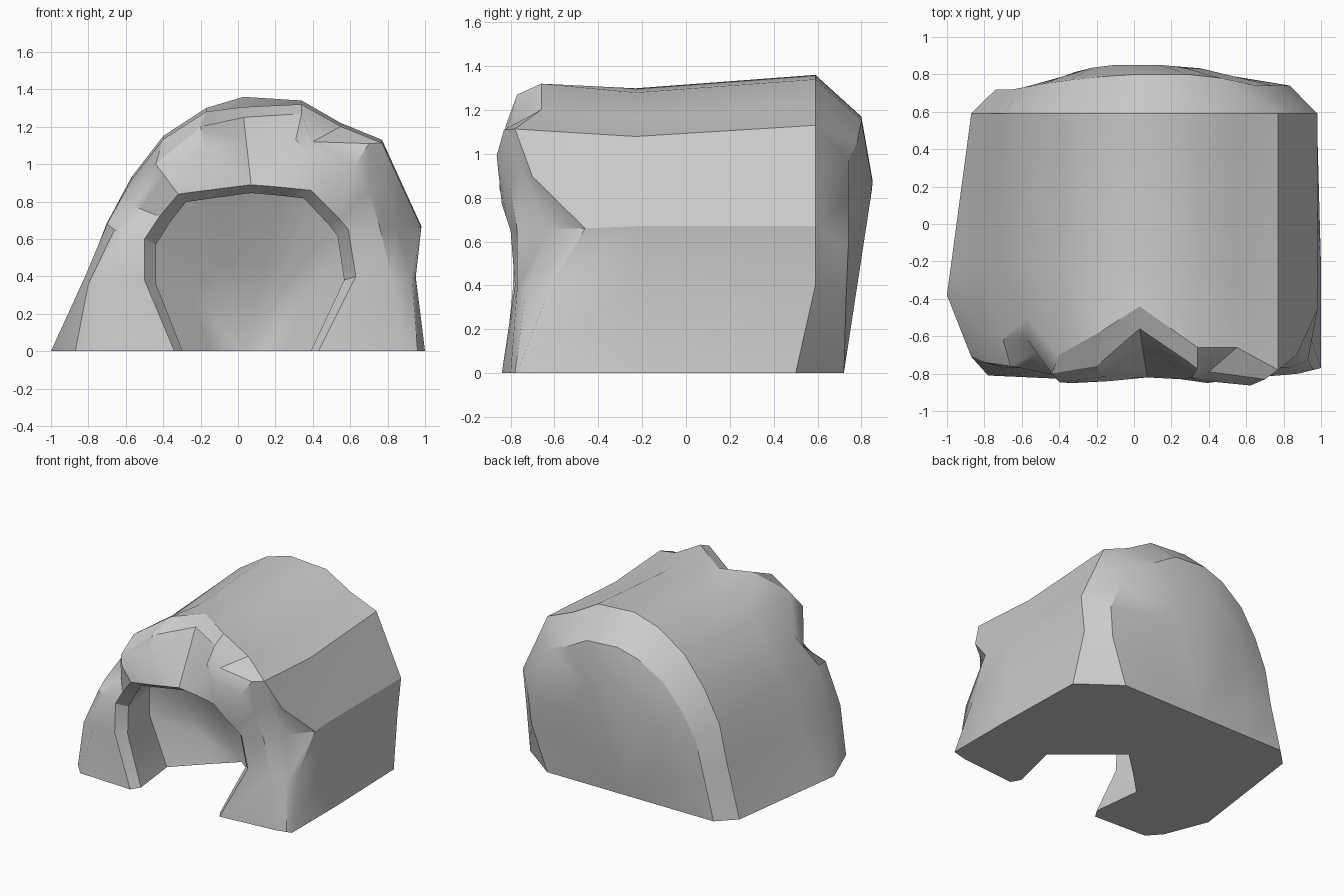
import bpy, bmesh, math

if "Cube" in bpy.data.objects:
    bpy.data.objects.remove(bpy.data.objects["Cube"])

# Arch section (x, z), left foot to right foot
ARCH = [(-1, 0), (-.82, .4), (-.70, .69), (-.57, .93), (-.40, 1.15), (-.17, 1.30), (.03, 1.36),
        (.34, 1.34), (.55, 1.22), (.77, 1.13), (.87, .91), (.98, .67), (.95, .40), (1, 0)]
# Jagged depth of the front rim, one per arch point
RIM_Y = [-.38, -.57, -.62, -.51, -.70, -.57, -.44, -.66, -.66, -.78, -.70, -.46, -.62, -.77]
# Chipped edge ahead of the rim (x, y, z)
CHIP = [(-.87, -.71, 0), (-.80, -.74, .36), (-.66, -.76, .65), (-.57, -.62, .78), (-.44, -.80, 1.00),
        (-.20, -.76, 1.20), (.03, -.56, 1.25), (.34, -.77, 1.27), (.40, -.79, 1.12), (.70, -.83, 1.11),
        (.79, -.75, .93), (.85, -.62, .66), (.93, -.73, .38), (.96, -.78, 0)]
# Cave mouth (x, z) and its depth
MOUTH = [(-.34, 0), (-.50, .38), (-.50, .60), (-.42, .72), (-.32, .84), (-.13, .865), (.07, .89),
         (.25, .875), (.39, .86), (.48, .77), (.54, .71), (.59, .65), (.63, .40), (.43, 0)]
MOUTH_Y = [-.83, -.79, -.78, -.81, -.85, -.84, -.82, -.83, -.85, -.84, -.82, -.80, -.78, -.84]
BACK_Y = [.72, .72, .73, .75, .77, .79, .80, .80, .78, .74, .74, .74, .73, .72]


def body(y, zs):
    """Arch section at depth y; the left foot draws in towards the back."""
    t = max(0, (y + .38) / .97)
    return [(x + (.13 * t * (1 - z / .7) if x < 0 and z < .7 else 0), y, z * zs if z > .7 else z)
            for x, z in ARCH]


def lerp(a, b, t):
    return tuple(p + (q - p) * t for p, q in zip(a, b))


# Back wall: bevel ring and bulge
back = body(.59, 1)
back[-1] = (.98, .50, 0)
bevel = [(x * .85, y, z * .86) for (x, _, z), y in zip(back, BACK_Y)]
bevel[-1] = (.68, .72, 0)
bulge = [(x * .5 - .03, .72 + .13 * min(z * .65 / .85, 1), z * .65) for x, _, z in back]

# Body and front rim
middle = body(-.23, .955)
rim = [(x, y, z * (.96 if i == 6 else .985)) for i, ((x, z), y) in enumerate(zip(ARCH, RIM_Y))]

# Front face and cave
mouth = [(x, y, z) for (x, z), y in zip(MOUTH, MOUTH_Y)]
brow = [lerp(a, b, .35) for a, b in zip(CHIP, mouth)]
brow = [(x, min(y, -.77) if z < .7 else y - (.0 if i in (3, 6) else .03), z)
        for i, (x, y, z) in enumerate(brow)]
brow[0], brow[-1] = (-.78, -.81, 0), (.88, -.80, 0)
lip = [(.06 + (x - .06) * .89, y + .07, z * .95) for x, y, z in mouth]
tube = [(.06 + (x - .06) * .98, -.38, z * .95) for x, y, z in mouth]
tube[0], tube[-1] = (-.34, -.38, 0), (.48, -.38, 0)
hollow = [lerp(p, (.04, 0, .1 if p[2] else 0), .5) for p in tube]

bm = bmesh.new()
rings = [[bm.verts.new(p) for p in r] for r in
         (bulge, bevel, back, middle, rim, CHIP, brow, mouth, lip, tube, hollow)]
for a, b in zip(rings, rings[1:]):
    for i in range(len(a) - 1):
        bm.faces.new((a[i], a[i + 1], b[i + 1], b[i]))
back_mid, cave_end = bm.verts.new((-.03, .72, 0)), bm.verts.new((.04, -.01, 0))
for ring, tip in ((rings[0], back_mid), (rings[-1], cave_end)):
    for a, b in zip(ring, ring[1:]):
        bm.faces.new((a, b, tip))

# Flat underside around the open cave floor
bm.faces.new([back_mid] + [r[0] for r in rings] + [cave_end] + [r[-1] for r in reversed(rings)])
bmesh.ops.recalc_face_normals(bm, faces=bm.faces)
mesh = bpy.data.meshes.new("rock_cave")
bm.to_mesh(mesh)
bm.free()
cave = bpy.data.objects.new("rock_cave", mesh)
bpy.context.collection.objects.link(cave)
bpy.context.view_layer.objects.active = cave
cave.select_set(True)
bpy.ops.object.shade_smooth_by_angle(angle=math.radians(32))
